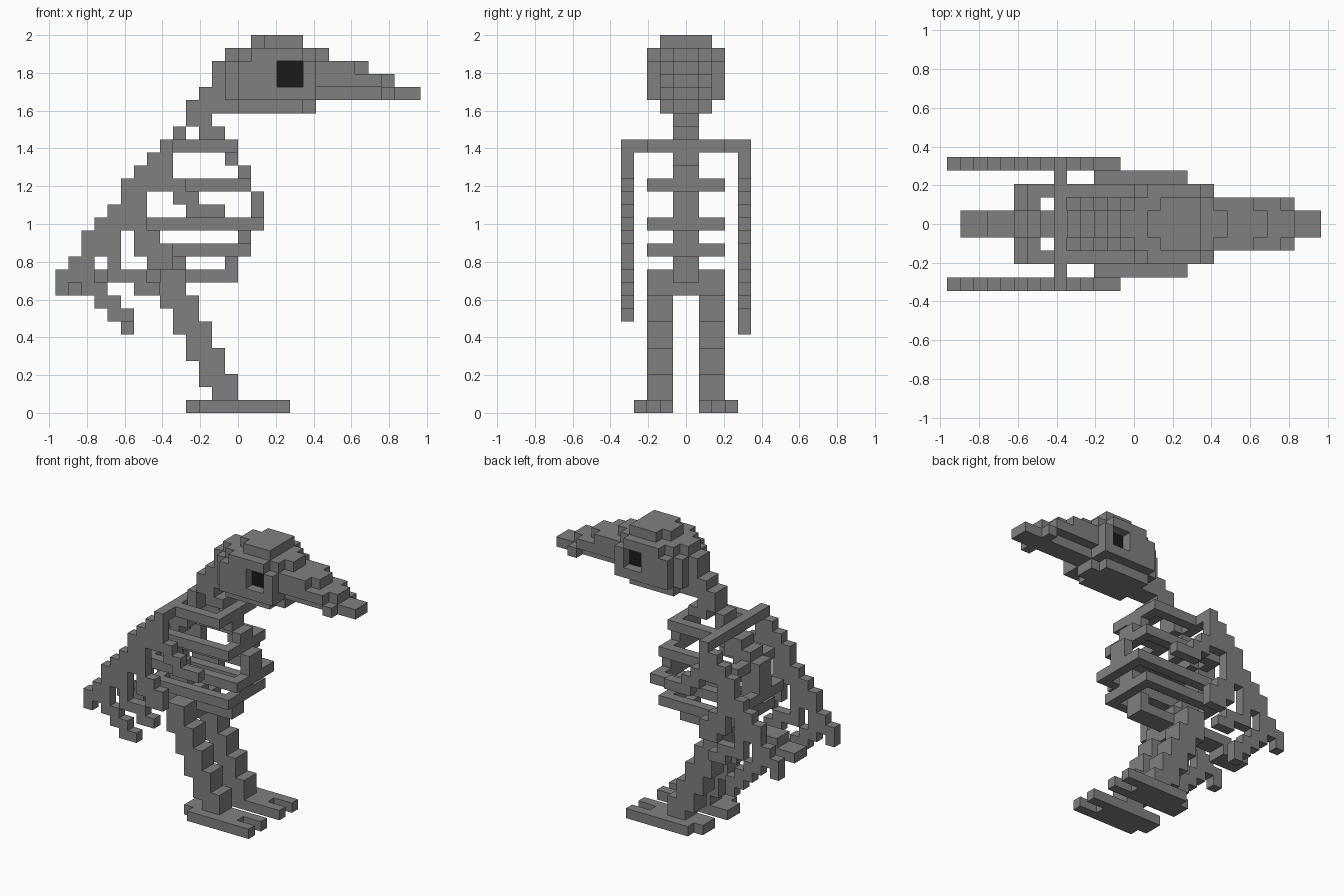
import bpy, bmesh
from mathutils import Vector

cube = bpy.data.objects.get("Cube")
if cube:
    bpy.data.objects.remove(cube, do_unlink=True)

S = 2 / 29                      # size of one block
ORIGIN = Vector((-14, -5, 0))   # block grid corner


def material(name, c):
    m = bpy.data.materials.new(name)
    m.use_nodes = True
    m.diffuse_color = (c, c, c, 1)
    m.node_tree.nodes["Principled BSDF"].inputs["Base Color"].default_value = (c, c, c, 1)
    return m


grey = material("stone grey", 0.216)
black = material("eye black", 0.011)
taken = set()

# Corner offsets of each block face, keyed by its outward direction
SIDES = {
    (1, 0, 0): ((1, 0, 0), (1, 1, 0), (1, 1, 1), (1, 0, 1)),
    (-1, 0, 0): ((0, 0, 0), (0, 0, 1), (0, 1, 1), (0, 1, 0)),
    (0, 1, 0): ((0, 1, 0), (0, 1, 1), (1, 1, 1), (1, 1, 0)),
    (0, -1, 0): ((0, 0, 0), (1, 0, 0), (1, 0, 1), (0, 0, 1)),
    (0, 0, 1): ((0, 0, 1), (1, 0, 1), (1, 1, 1), (0, 1, 1)),
    (0, 0, -1): ((0, 0, 0), (0, 1, 0), (1, 1, 0), (1, 0, 0)),
}


def box(x0, x1, y0, y1, z0, z1):
    return {(x, y, z) for x in range(x0, x1) for y in range(y0, y1) for z in range(z0, z1)}


def rows(y0, y1, table):
    """Layers of blocks: (z, x0, x1) at a fixed depth range."""
    cells = set()
    for z, x0, x1 in table:
        cells |= box(x0, x1, y0, y1, z, z + 1)
    return cells


def mirror(cells):
    return {(x, 9 - y, z) for x, y, z in cells}


def part(name, cells, mat=grey):
    """Skin a set of blocks with its outer faces only."""
    cells = cells - taken
    taken.update(cells)
    bm = bmesh.new()
    for c in sorted(cells):
        for d, corners in SIDES.items():
            if tuple(a + b for a, b in zip(c, d)) not in cells:
                bm.faces.new([bm.verts.new((Vector(c) + Vector(k) + ORIGIN) * S) for k in corners])
    bmesh.ops.remove_doubles(bm, verts=bm.verts, dist=1e-4)
    bmesh.ops.dissolve_limit(bm, angle_limit=0.01, verts=bm.verts, edges=bm.edges)
    mesh = bpy.data.meshes.new(name)
    bm.to_mesh(mesh)
    bm.free()
    mesh.materials.append(mat)
    ob = bpy.data.objects.new(name, mesh)
    bpy.context.collection.objects.link(ob)
    return ob


# Eyes: dark core behind one-block-deep sockets
part("eyes", box(17, 19, 3, 7, 25, 27), black)
sockets = box(17, 19, 2, 3, 25, 27)
sockets |= mirror(sockets)

# Head, rounded off in steps at the back and top
skull = box(14, 20, 2, 8, 24, 27) | box(13, 14, 3, 7, 24, 27) | box(12, 13, 4, 6, 24, 27)
skull |= box(15, 19, 2, 8, 27, 28) | box(14, 20, 3, 7, 27, 28) | box(13, 21, 4, 6, 27, 28)
skull |= box(16, 19, 3, 7, 28, 29) | box(15, 16, 4, 6, 28, 29) | box(11, 12, 4, 6, 24, 25)
part("skull", skull - sockets)
part("jaw", box(14, 19, 3, 7, 23, 24) | box(13, 20, 4, 6, 23, 24))
part("beak", rows(3, 7, [(24, 25, 26), (25, 20, 25), (26, 20, 23)])
     | rows(4, 6, [(24, 20, 28), (25, 25, 26), (26, 23, 24)]))

# Neck, spine, pelvis and tail
part("neck", rows(4, 6, [(23, 10, 13), (22, 10, 12), (21, 9, 10), (21, 11, 13)]))
part("spine", rows(4, 6, [(20, 8, 10), (19, 7, 9), (18, 6, 9), (17, 5, 8), (16, 5, 7),
                          (15, 5, 7), (14, 5, 7), (13, 6, 8), (12, 6, 9), (11, 7, 10)]))
part("pelvis", rows(4, 6, [(9, 8, 10), (10, 7, 13)]) | box(8, 10, 2, 8, 10, 11))
part("tail", rows(4, 6, [(9, 1, 4), (10, 3, 7)]))

# Breastbone and hoop-shaped ribs
part("breastbone", rows(4, 6, [(19, 13, 14), (18, 14, 15), (17, 14, 15), (16, 15, 16), (15, 15, 16),
                               (14, 15, 16), (13, 14, 15), (12, 14, 15), (11, 13, 14), (10, 13, 14)]))
for n, (z, x0, x1) in enumerate([(20, 8, 14), (17, 6, 15), (14, 5, 16), (12, 6, 15)]):
    part(f"rib_{n + 1}", box(x0, x1, 2, 8, z, z + 1) - box(x0 + 1, x1 - 1, 3, 7, z, z + 1))
part("shoulder_bar", box(8, 9, 0, 10, 20, 21))

# Wings with three hanging fingers and a forward spur
wing = rows(0, 1, [(20, 8, 9), (19, 7, 9), (18, 6, 9), (17, 5, 10), (16, 5, 7), (16, 9, 11),
                   (15, 4, 7), (15, 10, 13), (14, 3, 7), (13, 2, 5), (13, 6, 8),
                   (12, 2, 5), (12, 6, 9), (11, 1, 3), (11, 4, 5), (11, 7, 9),
                   (10, 0, 3), (10, 4, 7), (9, 0, 1), (9, 2, 4), (9, 6, 8),
                   (8, 3, 5), (7, 4, 6)])
part("right_wing", wing)
part("left_wing", mirror(wing | box(5, 6, 0, 1, 6, 7)))

# Legs and feet
leg = rows(2, 4, [(10, 8, 10), (9, 8, 10), (8, 8, 11), (7, 9, 11), (6, 9, 12), (5, 10, 12),
                  (4, 10, 13), (3, 11, 13), (2, 11, 14), (1, 12, 14)])
foot = (box(11, 18, 1, 4, 0, 1) - box(16, 18, 2, 3, 0, 1)) | box(10, 11, 2, 4, 0, 1)
for side, flip in (("right", lambda c: c), ("left", mirror)):
    part(f"{side}_leg", flip(leg))
    part(f"{side}_foot", flip(foot))
